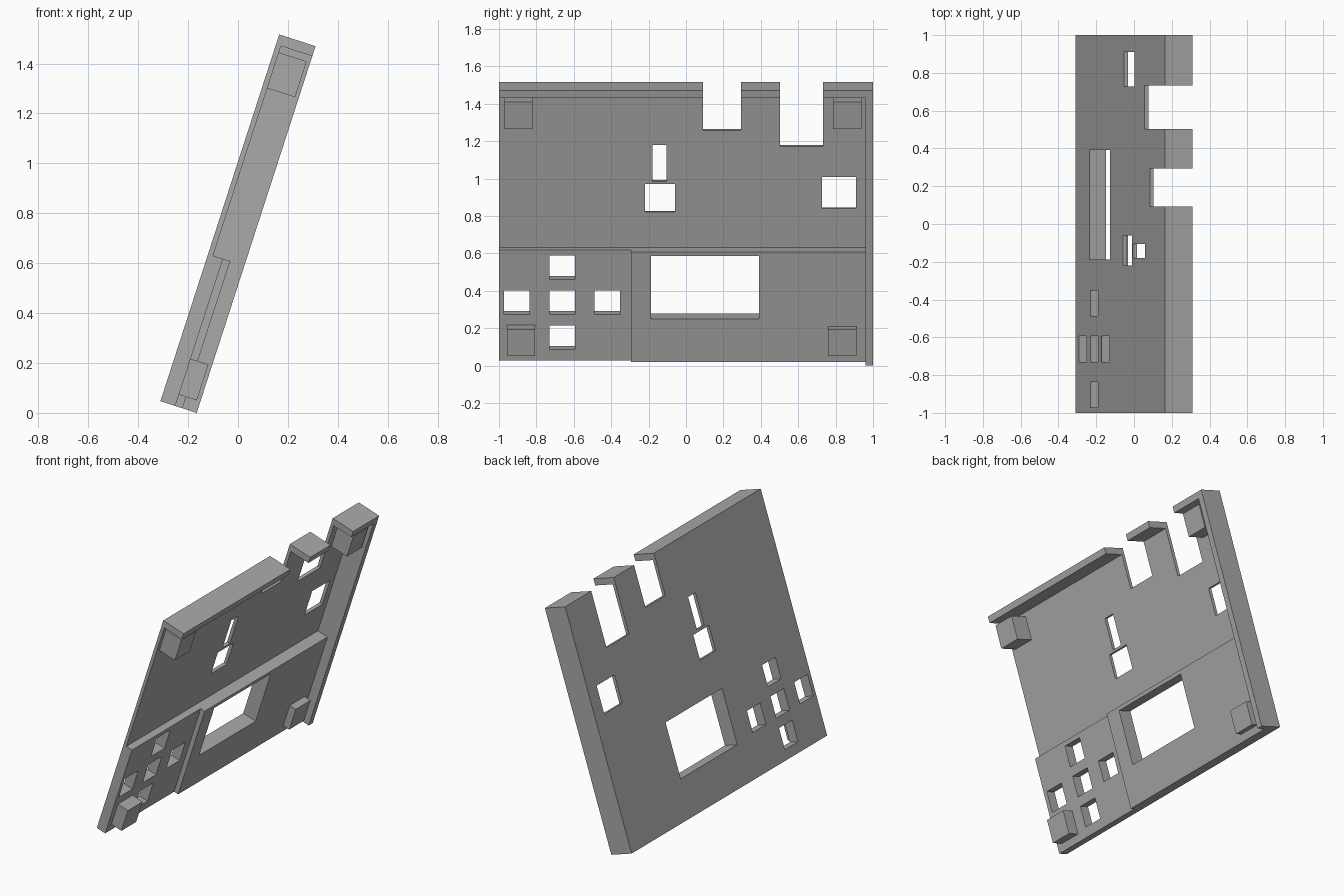
import bpy
import bmesh
from math import radians
from mathutils import Matrix

cube = bpy.data.objects.get("Cube")
if cube:
    bpy.data.objects.remove(cube)

grey = bpy.data.materials.new("plain_grey")
grey.use_nodes = True
COLOUR = (0.4, 0.4, 0.4, 1)
grey.diffuse_color = COLOUR
grey.node_tree.nodes["Principled BSDF"].inputs["Base Color"].default_value = COLOUR

# The panel is laid out as depth (x), width (y), height (z), then leaned back
LEAN = Matrix.Translation((-0.311, 0, 0.047)) @ Matrix.Rotation(radians(17.95), 4, "Y")
HEIGHT, DEPTH, RIM, SHEET = 1.545, 0.153, 0.042, 0.021
SPLIT, SEAM, INNER = 0.62, -0.295, 0.96


def box(name, depth, width, height):
    bm = bmesh.new()
    bmesh.ops.create_cube(bm, size=1)
    for v in bm.verts:
        v.co = [span[0] if c < 0 else span[1]
                for c, span in zip(v.co, (depth, width, height))]
    mesh = bpy.data.meshes.new(name)
    bm.to_mesh(mesh)
    bm.free()
    mesh.materials.append(grey)
    obj = bpy.data.objects.new(name, mesh)
    bpy.context.collection.objects.link(obj)
    obj.matrix_world = LEAN
    return obj


def cut(obj, openings):
    """Punch rectangular openings straight through a panel."""
    cutters = []
    for width, height in openings:
        cutter = box("cutter", (-0.2, 0.4), width, height)
        cutter.hide_render = True
        mod = obj.modifiers.new("opening", "BOOLEAN")
        mod.operation = "DIFFERENCE"
        mod.solver = "EXACT"
        mod.object = cutter
        cutters.append(cutter)
    bpy.context.view_layer.update()
    graph = bpy.context.evaluated_depsgraph_get()
    mesh = bpy.data.meshes.new_from_object(obj.evaluated_get(graph))
    obj.modifiers.clear()
    obj.data = mesh
    for cutter in cutters:
        bpy.data.objects.remove(cutter)


# Thin upper sheet with two notches and three openings
notches = [((0.092, 0.295), (1.28, 2)), ((0.503, 0.733), (1.19, 2))]
sheet = box("upper_sheet", (0, SHEET), (-1, INNER), (SPLIT, HEIGHT))
cut(sheet, notches + [((-0.18, -0.105), (0.993, 1.198)),
                      ((-0.22, -0.06), (0.82, 0.977)),
                      ((0.727, 0.91), (0.84, 1.018))])

# Lower panel with the large window
window_panel = box("window_panel", (0, 0.093), (SEAM, INNER), (0, SPLIT))
cut(window_panel, [((-0.187, 0.391), (0.243, 0.596))])

# Lower panel with a cross of five square button holes
button_panel = box("button_panel", (0, 0.063), (-1, SEAM), (0, SPLIT))
SIDE, STEP = 0.068, 0.197
MID_Y, MID_Z, STEP_Y = -0.662, 0.326, 0.242
cut(button_panel, [((MID_Y + i * STEP_Y - SIDE, MID_Y + i * STEP_Y + SIDE),
                    (MID_Z + j * STEP - SIDE, MID_Z + j * STEP + SIDE))
                   for i, j in ((0, 0), (1, 0), (-1, 0), (0, 1), (0, -1))])

# Side rim and the top rim, broken by the notches
box("side_rim", (0, DEPTH), (INNER, 1), (0, HEIGHT))
ends = [-1] + [y for width, _ in notches for y in width] + [INNER]
for i in range(0, len(ends), 2):
    box(f"top_rim_{i // 2 + 1}", (SHEET, DEPTH), ends[i:i + 2], (HEIGHT - RIM, HEIGHT))

# Four corner mounting blocks
BLOCK = 0.151
for name, base, y, z in (("upper_right_block", SHEET, -0.972, 1.325),
                         ("upper_left_block", SHEET, 0.787, 1.325),
                         ("lower_right_block", 0.063, -0.957, 0.048),
                         ("lower_left_block", 0.093, 0.76, 0.048)):
    box(name, (base, 0.138), (y, y + BLOCK), (z, z + BLOCK))
